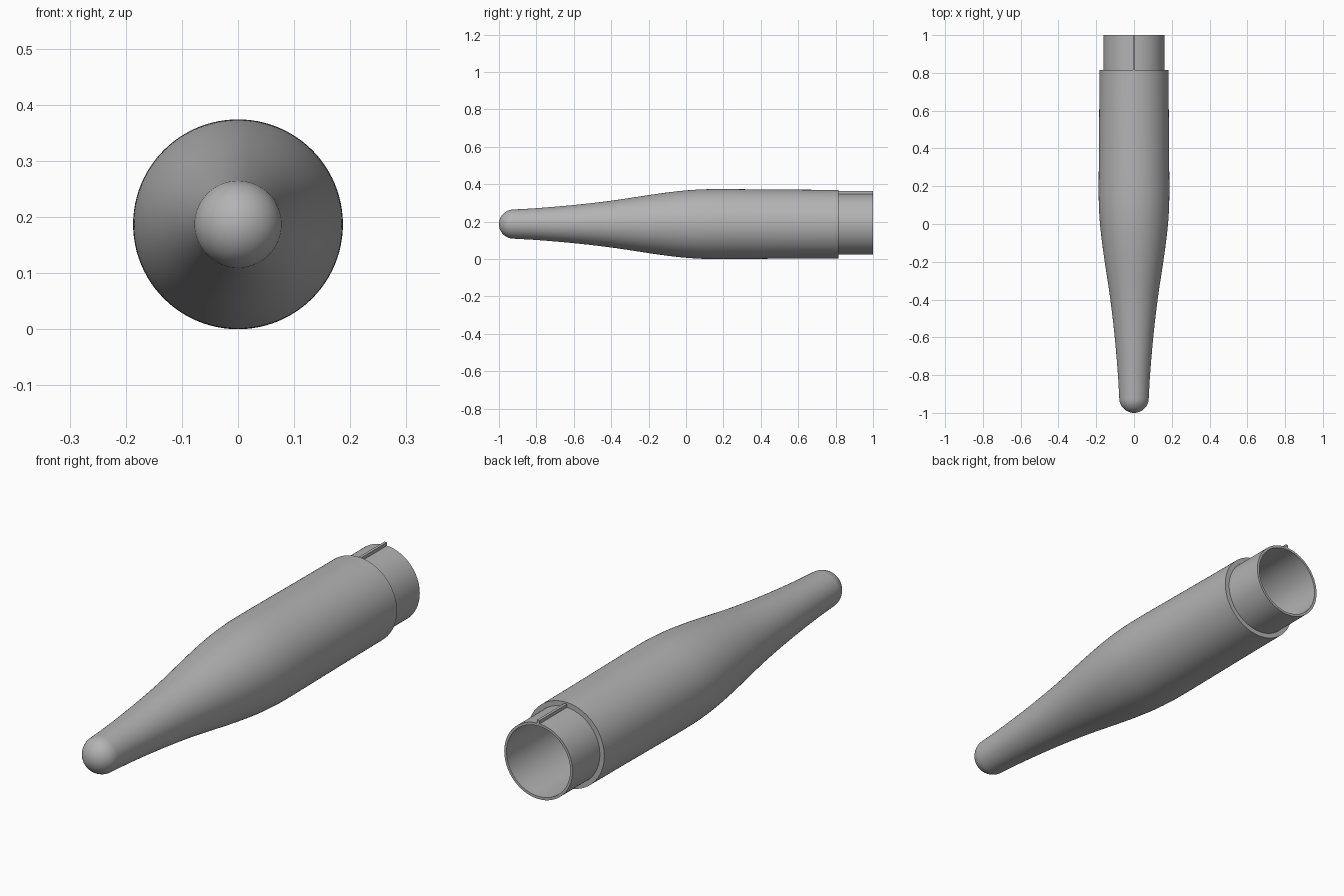
import bpy, bmesh, math
from mathutils import Vector

if "Cube" in bpy.data.objects:
    bpy.data.objects.remove(bpy.data.objects["Cube"], do_unlink=True)

AXIS_Z = 0.187
SEGMENTS = 96
TIP_R = 0.078
SHOULDER_Y = 0.815

grey = bpy.data.materials.new("plain_grey")
grey.use_nodes = True
grey.diffuse_color = (0.45, 0.45, 0.45, 1)
grey.node_tree.nodes["Principled BSDF"].inputs["Base Color"].default_value = grey.diffuse_color


def smooth_profile(points, steps=5):
    """Catmull-Rom style curve through (y, radius) points."""
    def slope(i):
        a, b = points[max(i - 1, 0)], points[min(i + 1, len(points) - 1)]
        return (b[1] - a[1]) / (b[0] - a[0])
    result = []
    for i in range(len(points) - 1):
        (y0, r0), (y1, r1) = points[i], points[i + 1]
        d = y1 - y0
        for s in range(steps):
            t = s / steps
            u = 1 - t
            r = (r0 * (1 + 2 * t) * u * u + slope(i) * d * t * u * u
                 + r1 * t * t * (3 - 2 * t) - slope(i + 1) * d * t * t * u)
            result.append((y0 + d * t, r))
    return result + [points[-1]]


def dome(centre, radius, count=14):
    """Rounded nose from its pole up to, but not including, its equator."""
    angles = [math.pi / 2 * i / count for i in range(count)]
    return [(centre - radius * math.cos(a), radius * math.sin(a)) for a in angles]


def finish(name, bm):
    bmesh.ops.recalc_face_normals(bm, faces=bm.faces)
    mesh = bpy.data.meshes.new(name)
    bm.to_mesh(mesh)
    bm.free()
    mesh.materials.append(grey)
    obj = bpy.data.objects.new(name, mesh)
    bpy.context.collection.objects.link(obj)
    bpy.ops.object.select_all(action='DESELECT')
    obj.select_set(True)
    bpy.context.view_layer.objects.active = obj
    bpy.ops.object.shade_smooth_by_angle(angle=math.radians(30))
    return obj


def lathe(name, profile):
    """Spin a (y, radius) profile around the long axis."""
    bm = bmesh.new()
    verts = [bm.verts.new((r, y, AXIS_Z)) for y, r in profile]
    edges = [bm.edges.new(pair) for pair in zip(verts, verts[1:])]
    bmesh.ops.spin(bm, geom=verts + edges, cent=Vector((0, 0, AXIS_Z)),
                   axis=(0, 1, 0), angle=math.tau, steps=SEGMENTS)
    bmesh.ops.remove_doubles(bm, verts=bm.verts, dist=0.00002)
    return finish(name, bm)


# Hollow body: rounded nose, swelling taper, stepped collar, then the bore
outer = smooth_profile([
    (TIP_R - 1, TIP_R), (-0.8, 0.085), (-0.6, 0.102), (-0.4, 0.125),
    (-0.2, 0.155), (-0.1, 0.169), (0, 0.180), (0.1, 0.186),
    (0.2, 0.187), (0.35, 0.186), (0.6, 0.184), (SHOULDER_Y, 0.183)])
collar = [(SHOULDER_Y, 0.162), (1, 0.162), (1, 0.151)]
bore = smooth_profile([
    (-0.9, 0.05), (-0.6, 0.075), (-0.4, 0.098), (-0.2, 0.126),
    (0, 0.146), (0.2, 0.151), (0.6, 0.151)])
lathe("hollow_body", dome(TIP_R - 1, TIP_R) + outer + collar
      + bore[::-1] + dome(-0.9, 0.05)[::-1])

# Locating key along the top of the collar
bm = bmesh.new()
bmesh.ops.create_cube(bm, size=1)
bmesh.ops.scale(bm, vec=(0.012, 1 - SHOULDER_Y, 0.019), verts=bm.verts)
bmesh.ops.translate(bm, vec=(0, (1 + SHOULDER_Y) / 2, AXIS_Z + 0.1665), verts=bm.verts)
finish("collar_key", bm)
